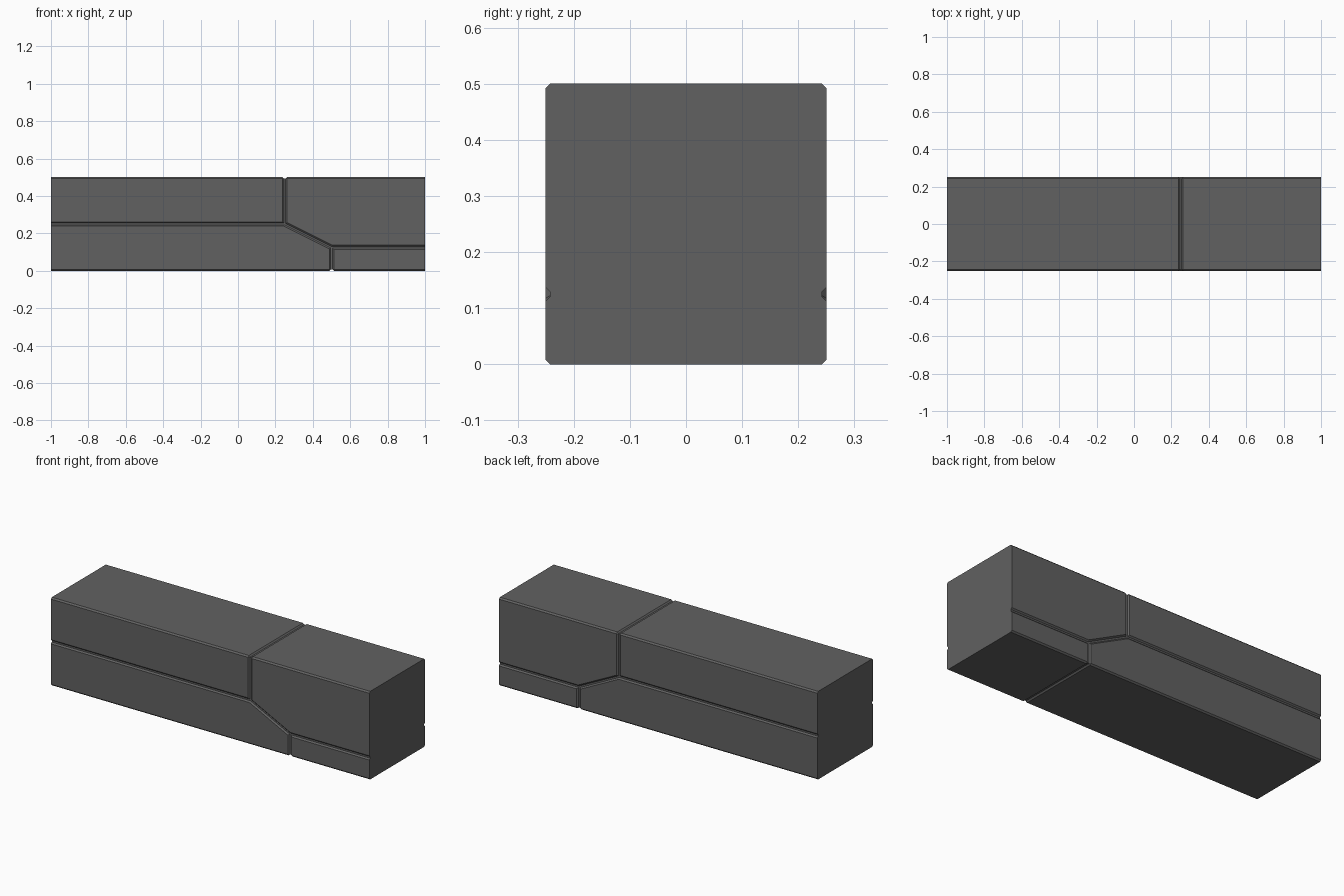
import bpy, bmesh
from mathutils import Vector

if "Cube" in bpy.data.objects:
    bpy.data.objects.remove(bpy.data.objects["Cube"])

GAP, CHAMFER, EXTRA = 0.004, 0.008, 0.05
E, LO, HI = 1 + EXTRA, -GAP, 0.5 + GAP

stone = bpy.data.materials.new("dark_grey")
stone.diffuse_color = (0.12, 0.12, 0.12, 1)
stone.use_nodes = True
stone.node_tree.nodes["Principled BSDF"].inputs["Base Color"].default_value = stone.diffuse_color


def inset(points, d):
    """Shrink a convex counter-clockwise outline by d."""
    pts, out = [Vector(p) for p in points], []
    for i, p in enumerate(pts):
        a = (p - pts[i - 1]).normalized()
        b = (pts[(i + 1) % len(pts)] - p).normalized()
        na, nb = Vector((-a.y, a.x)), Vector((-b.y, b.x))
        out.append(p + (na + nb) * d / (1 + na.dot(nb)))
    return out


def prism(name, outline, half_y, chamfer=0):
    """Extrude an xz outline along y, with chamfered outer edges."""
    bm = bmesh.new()
    face = bm.faces.new([bm.verts.new((p[0], -half_y, p[1])) for p in outline])
    ext = bmesh.ops.extrude_face_region(bm, geom=[face])
    moved = [v for v in ext["geom"] if isinstance(v, bmesh.types.BMVert)]
    bmesh.ops.translate(bm, verts=moved, vec=(0, 2 * half_y, 0))
    bmesh.ops.recalc_face_normals(bm, faces=bm.faces)
    if chamfer:
        def exposed(e):
            a, b = (v.co for v in e.verts)
            return abs(a.y - b.y) < 1e-5 or not 0.01 < a.z < 0.49
        bmesh.ops.bevel(bm, geom=[e for e in bm.edges if exposed(e)],
                        offset=chamfer, offset_type='OFFSET', segments=1,
                        profile=0.5, affect='EDGES')
    me = bpy.data.meshes.new(name)
    bm.to_mesh(me)
    bm.free()
    ob = bpy.data.objects.new(name, me)
    bpy.context.collection.objects.link(ob)
    return ob


# Core that forms the groove floors
c = 0.0075
beam = prism("stone_beam", [(-E + .02, c), (E - .02, c),
                            (E - .02, .5 - c), (-E + .02, .5 - c)], 0.25 - c)

# Interlocking chamfered blocks
blocks = {
    "upper_left_block": [(-E, .25), (.25, .25), (.25, HI), (-E, HI)],
    "lower_left_block": [(-E, LO), (.5, LO), (.5, .125), (.25, .25), (-E, .25)],
    "upper_right_block": [(.25, .25), (.5, .125), (E, .125), (E, HI), (.25, HI)],
    "lower_right_block": [(.5, LO), (E, LO), (E, .125), (.5, .125)],
}
parts = [prism(n, inset(o, GAP), 0.25, CHAMFER) for n, o in blocks.items()]

# Fuse the blocks with the core into one shell
for p in parts:
    m = beam.modifiers.new(p.name, 'BOOLEAN')
    m.operation, m.solver, m.object = 'UNION', 'EXACT', p
dg = bpy.context.evaluated_depsgraph_get()
bm = bmesh.new()
bm.from_mesh(bpy.data.meshes.new_from_object(beam.evaluated_get(dg)))
beam.modifiers.clear()
for p in parts:
    bpy.data.objects.remove(p)

# Trim both ends flat
for s in (-1, 1):
    cut = bmesh.ops.bisect_plane(bm, geom=bm.verts[:] + bm.edges[:] + bm.faces[:],
                                 plane_co=(s, 0, 0), plane_no=(s, 0, 0),
                                 clear_outer=True)
    rim = [g for g in cut["geom_cut"] if isinstance(g, bmesh.types.BMEdge)]
    bmesh.ops.contextual_create(bm, geom=rim)
bmesh.ops.recalc_face_normals(bm, faces=bm.faces)
bm.to_mesh(beam.data)
bm.free()
beam.data.materials.clear()
beam.data.materials.append(stone)
